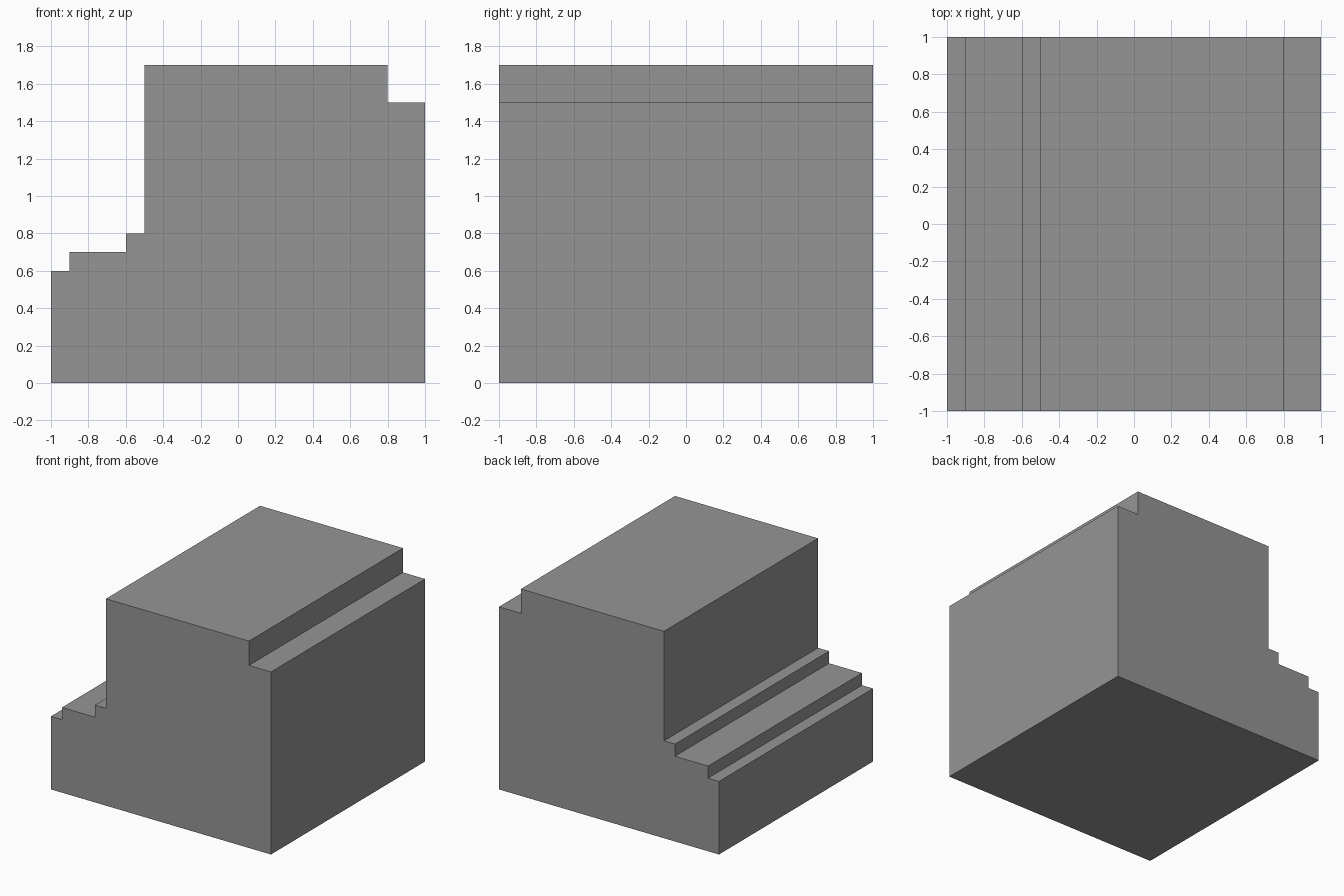
import bpy, bmesh

if "Cube" in bpy.data.objects:
    bpy.data.objects.remove(bpy.data.objects["Cube"])

# Stepped outline seen from the front (x, z)
PROFILE = [(-1, 0), (1, 0), (1, 1.5), (0.8, 1.5), (0.8, 1.7), (-0.5, 1.7),
           (-0.5, 0.8), (-0.6, 0.8), (-0.6, 0.7), (-0.9, 0.7), (-0.9, 0.6), (-1, 0.6)]
DEPTH = 2.0

grey = bpy.data.materials.new("grey")
grey.diffuse_color = (0.3, 0.3, 0.3, 1)
grey.use_nodes = True
grey.node_tree.nodes["Principled BSDF"].inputs["Base Color"].default_value = grey.diffuse_color

# Stepped block: front outline extruded to the back
bm = bmesh.new()
front = bm.faces.new([bm.verts.new((x, -DEPTH / 2, z)) for x, z in PROFILE])
result = bmesh.ops.extrude_face_region(bm, geom=[front], use_keep_orig=True)
back_verts = [g for g in result["geom"] if isinstance(g, bmesh.types.BMVert)]
bmesh.ops.translate(bm, vec=(0, DEPTH, 0), verts=back_verts)
bmesh.ops.recalc_face_normals(bm, faces=bm.faces)

mesh = bpy.data.meshes.new("stepped_block")
bm.to_mesh(mesh)
bm.free()
mesh.materials.append(grey)
block = bpy.data.objects.new("stepped_block", mesh)
bpy.context.collection.objects.link(block)
